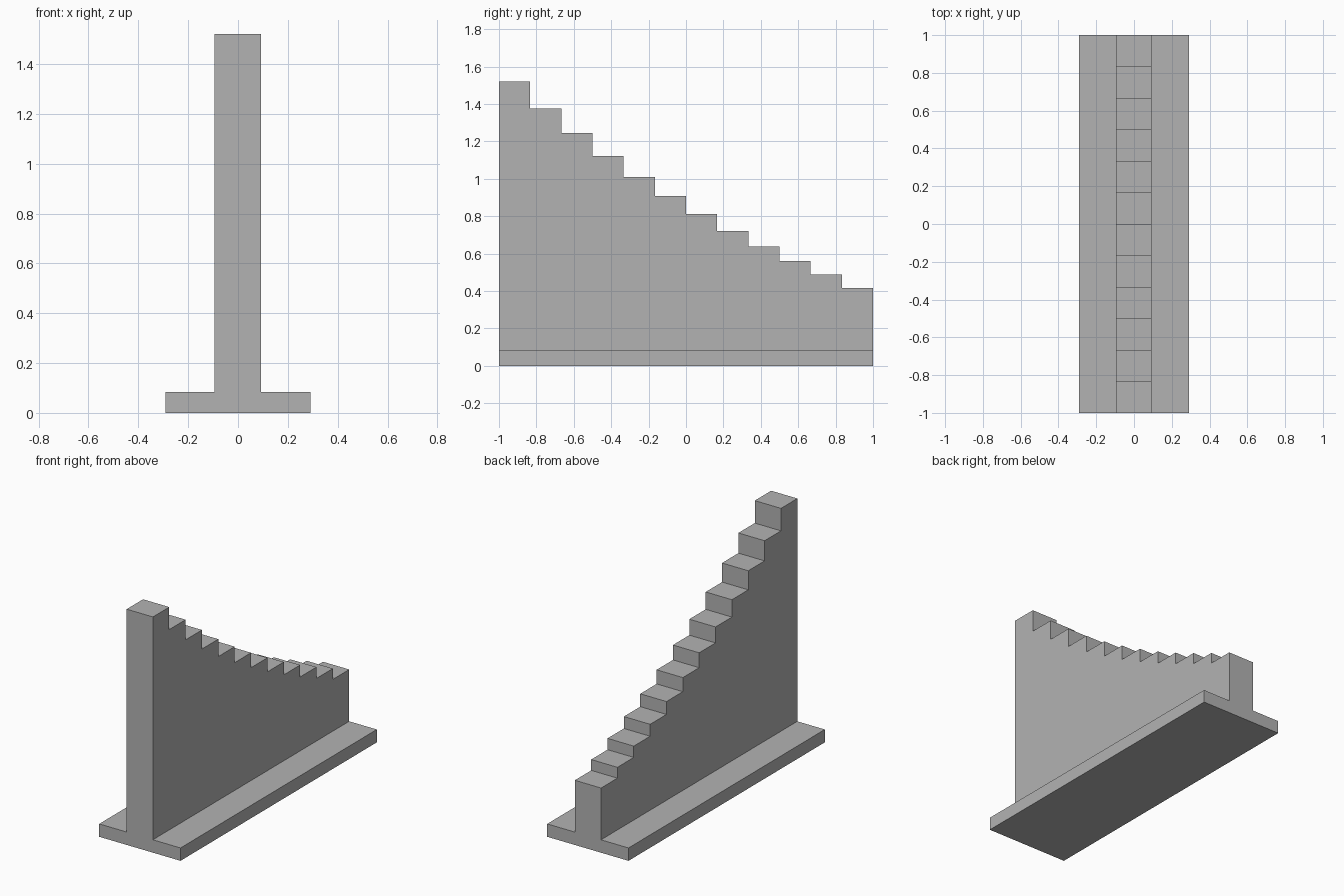
import bpy
import bmesh

cube = bpy.data.objects.get("Cube")
if cube:
    bpy.data.objects.remove(cube, do_unlink=True)

grey = bpy.data.materials.new("mid_grey")
grey.use_nodes = True
colour = (0.45, 0.45, 0.45, 1)
grey.diffuse_color = colour
grey.node_tree.nodes["Principled BSDF"].inputs["Base Color"].default_value = colour


def extrude_profile(name, profile, x_min, x_max):
    """Extrude a closed (y, z) outline along x."""
    bm = bmesh.new()
    face = bm.faces.new([bm.verts.new((x_min, y, z)) for y, z in profile])
    result = bmesh.ops.extrude_face_region(bm, geom=[face])
    moved = [v for v in result["geom"] if isinstance(v, bmesh.types.BMVert)]
    bmesh.ops.translate(bm, verts=moved, vec=(x_max - x_min, 0, 0))
    bmesh.ops.recalc_face_normals(bm, faces=bm.faces)
    mesh = bpy.data.meshes.new(name)
    bm.to_mesh(mesh)
    bm.free()
    mesh.materials.append(grey)
    obj = bpy.data.objects.new(name, mesh)
    bpy.context.collection.objects.link(obj)
    return obj


BASE_TOP = 0.083

# Flat base plate
extrude_profile("base_plate",
                [(-1, 0), (1, 0), (1, BASE_TOP), (-1, BASE_TOP)], -0.29, 0.29)

# Upright wall whose steps get shallower towards the back
heights = [1.52, 1.375, 1.245, 1.122, 1.01, 0.907,
           0.811, 0.72, 0.637, 0.56, 0.487, 0.417]
depth = 2 / len(heights)
outline = [(1, BASE_TOP), (-1, BASE_TOP)]
for i, z in enumerate(heights):
    outline += [(-1 + i * depth, z), (-1 + (i + 1) * depth, z)]
extrude_profile("stepped_wall", outline, -0.094, 0.093)
